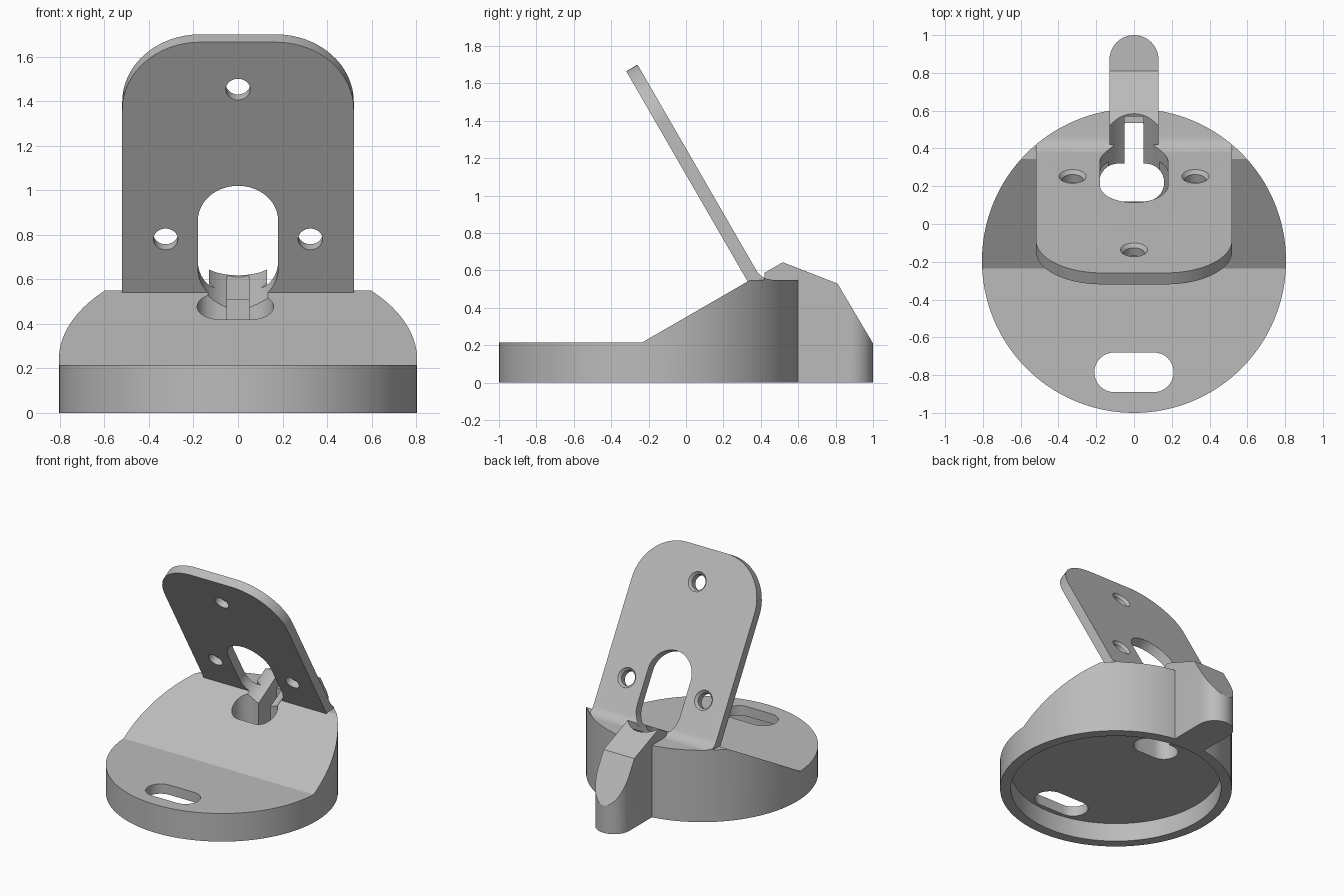
import bpy, bmesh, math

if "Cube" in bpy.data.objects:
    bpy.data.objects.remove(bpy.data.objects["Cube"])

C30, S30 = math.cos(math.pi / 6), 0.5
CY, R = -0.195, 0.805          # base disc centre and radius
N0, N1 = 0.556, 0.626          # front and back of the tilted plate


def upright(u, v, d): return (u, v, d)                    # plan outline, depth = z
def sideways(u, v, d): return (d, u, v)                   # y-z outline, depth = x
def tilted(u, v, d): return (u, d * C30 - v * S30, v * C30 + d * S30)   # plate plane


def loft(name, rings, place):
    """Closed solid through outlines given as (points, depth)."""
    bm = bmesh.new()
    loops = [[bm.verts.new(place(u, v, d)) for u, v in pts] for pts, d in rings]
    for a, b in zip(loops, loops[1:]):
        for i in range(len(a)):
            j = (i + 1) % len(a)
            bm.faces.new((a[i], a[j], b[j], b[i]))
    bm.faces.new(loops[0])
    bm.faces.new(loops[-1])
    bmesh.ops.recalc_face_normals(bm, faces=bm.faces)
    me = bpy.data.meshes.new(name)
    bm.to_mesh(me)
    bm.free()
    ob = bpy.data.objects.new(name, me)
    bpy.context.collection.objects.link(ob)
    return ob


def prism(name, pts, d0, d1, place):
    return loft(name, [(pts, d0), (pts, d1)], place)


def arc(cx, cy, r, a0, a1, n=16):
    return [(cx + r * math.cos(math.radians(a0 + (a1 - a0) * i / n)),
             cy + r * math.sin(math.radians(a0 + (a1 - a0) * i / n))) for i in range(n + 1)]


def circle(cx, cy, r, n=32):
    return arc(cx, cy, r, 0, 360, n)[:-1]


def wide_slot(cx, cy, half, r):
    return arc(cx + half - r, cy, r, -90, 90) + arc(cx - half + r, cy, r, 90, 270)


def rect(x0, x1, y0, y1):
    return [(x0, y0), (x1, y0), (x1, y1), (x0, y1)]


def combine(target, tool, op):
    m = target.modifiers.new(op, 'BOOLEAN')
    m.operation, m.object, m.solver = op, tool, 'EXACT'
    bpy.context.view_layer.objects.active = target
    bpy.ops.object.modifier_apply(modifier=m.name)
    bpy.data.objects.remove(tool)


# Round base with a ramp rising to a flat shelf
base = prism("bracket", circle(0, CY, R, 128), 0, 1, upright)
ramp = [(-1.2, -0.1), (0.8, -0.1), (0.8, 0.55), (0.345, 0.55), (-0.235, 0.215), (-1.2, 0.215)]
combine(base, prism("ramp_profile", ramp, -1, 1, sideways), 'INTERSECT')

# Hook arm at the back with a rounded end
hook = prism("hook_arm", [(0.13, 0.42)] + arc(0, 0.87, 0.13, 0, 180, 24) + [(-0.13, 0.42)], 0, 1, upright)
roof = [(0.3, -0.1), (1.1, -0.1), (1.1, 0.04), (1.0, 0.21), (0.81, 0.53), (0.515, 0.645), (0.3, 0.52)]
hook_roof = prism("hook_roof", [(y, max(z, 0) if z > -0.1 else -0.1) for y, z in roof], -1, 1, sideways)
combine(hook, hook_roof, 'INTERSECT')

# Tilted plate with two rounded top corners
outline = [(-0.52, 0.22), (0.52, 0.22)] + arc(0.17, 1.252, 0.35, 0, 90) + arc(-0.17, 1.252, 0.35, 90, 180)
plate = prism("tilted_plate", outline, N0, N1, tilted)

# Fillet between the plate and the shelf
r = 0.104
fillet = arc(0.465, 0.55 + r, r, 270, 210, 10) + [(0.35, 0.59), (0.37, 0.5), (0.465, 0.5)]
combine(plate, prism("fillet", fillet, -0.52, 0.52, sideways), 'UNION')
combine(plate, prism("trim", circle(0, CY, R - 0.001, 128), 0, 2, upright), 'INTERSECT')

combine(base, hook, 'UNION')
combine(base, plate, 'UNION')

# Underside cavity, front strap slot, cable hole and narrow cable slot
for name, pts, z0, z1 in [
        ("cavity", circle(0, CY, 0.73, 96), -0.1, 0.14),
        ("strap_slot", wide_slot(0, -0.785, 0.21, 0.105), -0.1, 0.4),
        ("cable_hole", wide_slot(-0.012, 0.22, 0.172, 0.1), 0.05, 0.56),
        ("cable_slot", rect(-0.05, 0.05, 0.25, 0.535), 0.05, 0.62),
        ("cable_notch", rect(-0.05, 0.05, 0.5, 0.57), 0.51, 0.65)]:
    combine(base, prism(name, pts, z0, z1, upright), 'DIFFERENCE')

# Window through the plate, running on as a trough into the hook arm
window = arc(0, 0.677, 0.18, 0, 180, 24) + arc(0, 0.423, 0.18, 180, 360, 24)
combine(base, prism("window", window, 0.5, 1.0, tilted), 'DIFFERENCE')

# Countersunk screw holes
for x, w in [(0, 1.357), (-0.325, 0.58), (0.325, 0.58)]:
    small, big = circle(x, w, 0.055), circle(x, w, 0.072)
    screw = loft("screw_hole", [(small, 0.5), (small, N1 - 0.02), (big, N1), (big, 0.68)], tilted)
    combine(base, screw, 'DIFFERENCE')

# Single grey finish
grey = bpy.data.materials.new("grey plastic")
grey.diffuse_color = (0.5, 0.5, 0.5, 1)
grey.use_nodes = True
grey.node_tree.nodes["Principled BSDF"].inputs["Base Color"].default_value = grey.diffuse_color
base.data.materials.clear()
base.data.materials.append(grey)
for p in base.data.polygons:
    p.material_index = 0
bpy.ops.object.select_all(action='DESELECT')
base.select_set(True)
bpy.context.view_layer.objects.active = base
bpy.ops.object.shade_smooth_by_angle(angle=math.radians(25))
